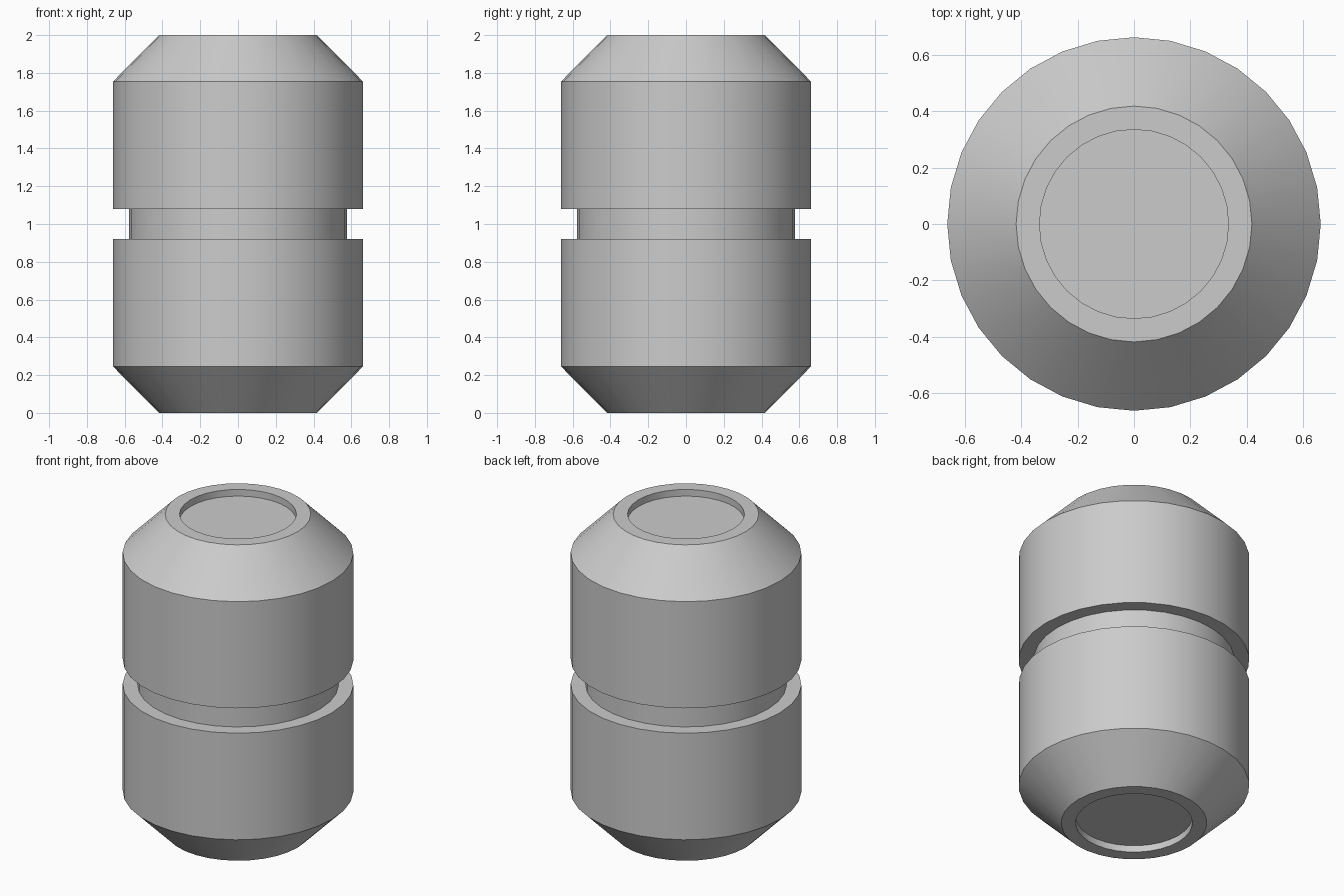
import bpy, bmesh, math

if "Cube" in bpy.data.objects:
    bpy.data.objects.remove(bpy.data.objects["Cube"])

SIDES = 32

def lathe(name, profile):
    """Revolve (radius, z) points, listed bottom to top, and cap both ends."""
    bm = bmesh.new()
    rings = [[bm.verts.new((r * math.cos(2 * math.pi * i / SIDES),
                            r * math.sin(2 * math.pi * i / SIDES), z))
              for i in range(SIDES)] for r, z in profile]
    for a, b in zip(rings, rings[1:]):
        for i in range(SIDES):
            j = (i + 1) % SIDES
            bm.faces.new((a[i], a[j], b[j], b[i]))
    bm.faces.new(rings[0][::-1])
    bm.faces.new(rings[-1])
    bmesh.ops.recalc_face_normals(bm, faces=bm.faces)
    mesh = bpy.data.meshes.new(name)
    bm.to_mesh(mesh)
    bm.free()
    obj = bpy.data.objects.new(name, mesh)
    bpy.context.collection.objects.link(obj)
    return obj

# Lower half: recess floor, rim, chamfer, wall, groove; mirrored about z = 1
lower = [(0.335, 0.042), (0.335, 0), (0.418, 0), (0.662, 0.246),
         (0.662, 0.921), (0.577, 0.921)]
upper = [(r, 2 - z) for r, z in reversed(lower)]
body = lathe("grooved_canister", lower + upper)

# Smooth round walls, crisp edges
bpy.context.view_layer.objects.active = body
body.select_set(True)
bpy.ops.object.shade_smooth_by_angle(angle=math.radians(30))
